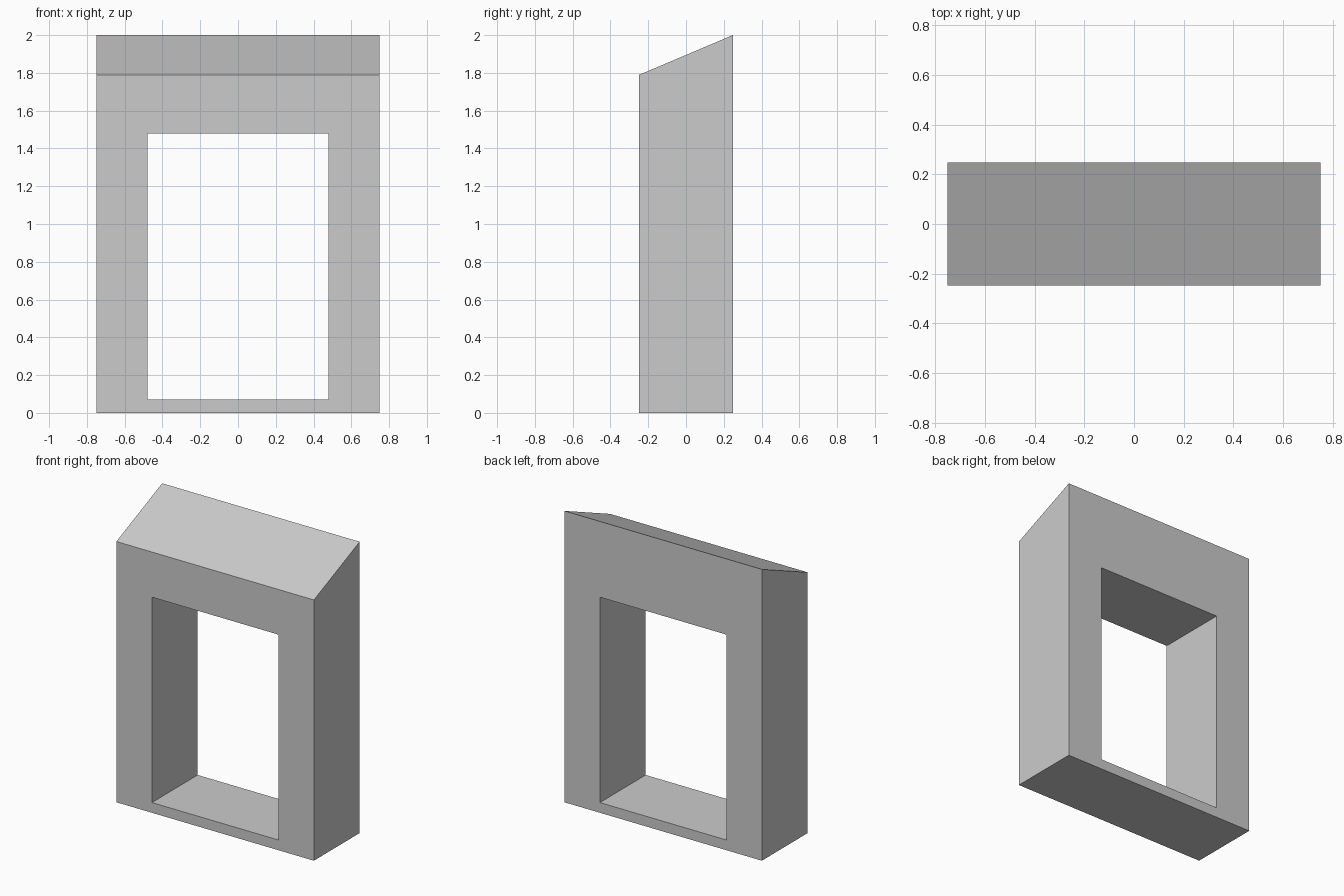
import bpy
import bmesh

cube = bpy.data.objects.get("Cube")
if cube:
    bpy.data.objects.remove(cube, do_unlink=True)

# Overall size of the frame and its opening
HALF_W, HALF_D = 0.75, 0.248
FRONT_TOP, BACK_TOP = 1.79, 2.0
OPEN_W, OPEN_LOW, OPEN_HIGH = 0.48, 0.07, 1.48

# Plain grey material
grey = bpy.data.materials.new("plain grey")
grey.use_nodes = True
colour = (0.6, 0.6, 0.6, 1)
grey.diffuse_color = colour
grey.node_tree.nodes["Principled BSDF"].inputs["Base Color"].default_value = colour

bm = bmesh.new()


def ring(half_w, low, high, y):
    """Rectangle of four vertices in the plane at depth y."""
    corners = [(-half_w, low), (half_w, low), (half_w, high), (-half_w, high)]
    return [bm.verts.new((x, y, z)) for x, z in corners]


def bridge(a, b):
    """Band of quads between two rings."""
    for i in range(4):
        j = (i + 1) % 4
        bm.faces.new((a[i], a[j], b[j], b[i]))


# Rings run around the wall section: outside, back, opening, front
rings = [
    ring(HALF_W, 0, FRONT_TOP, -HALF_D),
    ring(HALF_W, 0, BACK_TOP, HALF_D),
    ring(OPEN_W, OPEN_LOW, OPEN_HIGH, HALF_D),
    ring(OPEN_W, OPEN_LOW, OPEN_HIGH, -HALF_D),
]
for k in range(4):
    bridge(rings[k], rings[(k + 1) % 4])
bmesh.ops.recalc_face_normals(bm, faces=bm.faces)

# Door frame with a sloping top
mesh = bpy.data.meshes.new("door_frame")
bm.to_mesh(mesh)
bm.free()
mesh.materials.append(grey)
frame = bpy.data.objects.new("door_frame", mesh)
bpy.context.collection.objects.link(frame)
